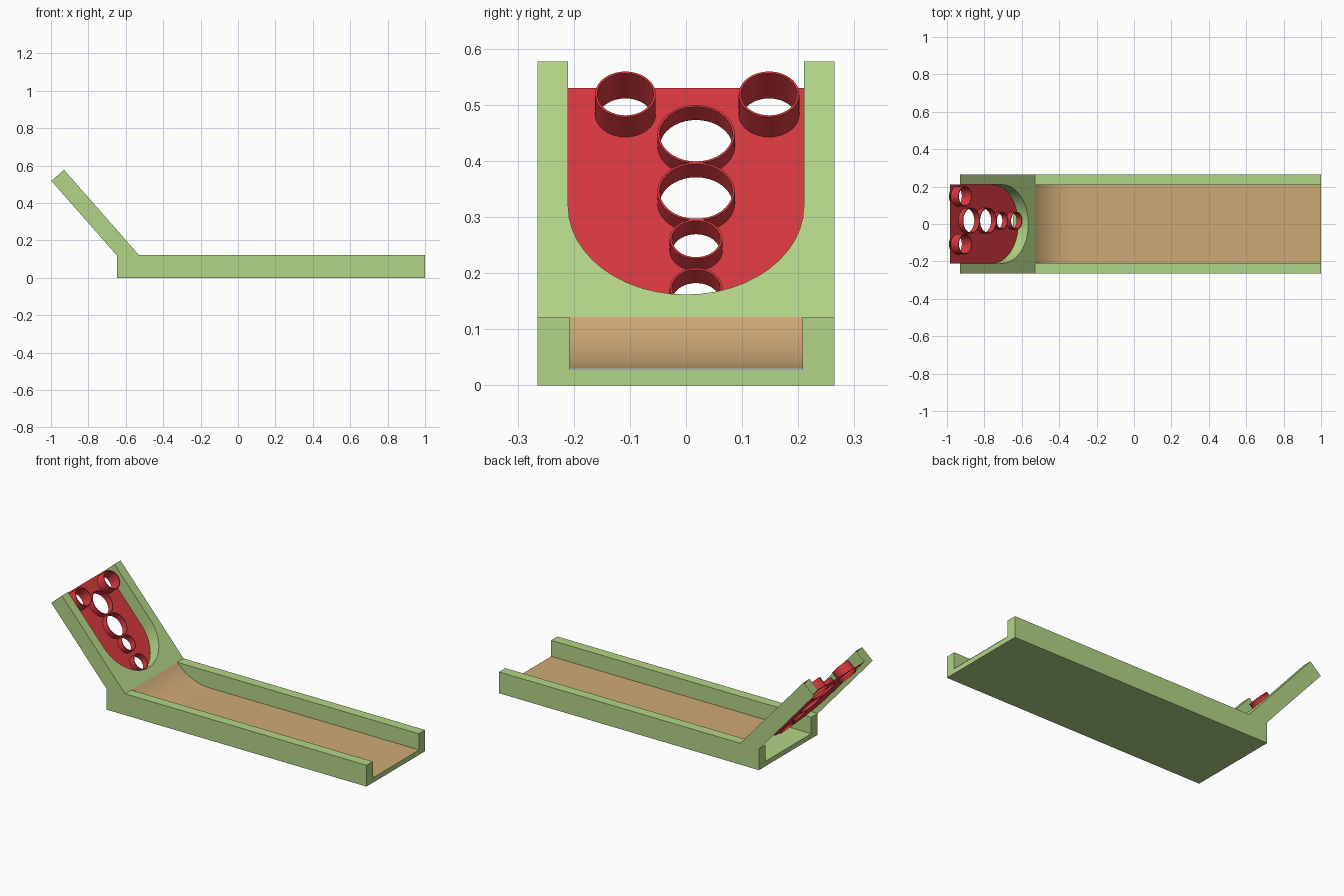
import bpy, bmesh
from math import sin, cos, pi, atan2, radians
from mathutils import Matrix, Vector

if "Cube" in bpy.data.objects:
    bpy.data.objects.remove(bpy.data.objects["Cube"])


def material(name, rgb):
    m = bpy.data.materials.new(name)
    m.diffuse_color = (*rgb, 1)
    m.use_nodes = True
    m.node_tree.nodes["Principled BSDF"].inputs["Base Color"].default_value = m.diffuse_color
    return m


GREEN = material("green", (0.45, 0.66, 0.24))
RED = material("red", (0.68, 0.04, 0.05))
TAN = material("tan", (0.62, 0.40, 0.18))

# Tilted board frame: local x = world y, local y = up the slope, local z = out of the face
FOOT = Vector((-0.53, 0, 0.122))
TILT = atan2(0.455, 0.40)
U = Vector((-cos(TILT), 0, sin(TILT)))
N = Vector((sin(TILT), 0, cos(TILT)))
BOARD = Matrix.Translation(FOOT) @ Matrix(((0, 1, 0), U, N)).transposed().to_4x4()
LENGTH, THICK, RECESS = 0.606, 0.09, 0.072
W_OUT, W_IN, ARC_S = 0.265, 0.21, 0.263
HEEL = THICK * cos(TILT) / sin(TILT)


def finish(bm, name, mat, matrix=None, smooth=False):
    bmesh.ops.remove_doubles(bm, verts=bm.verts, dist=1e-5)
    bmesh.ops.recalc_face_normals(bm, faces=bm.faces)
    me = bpy.data.meshes.new(name)
    bm.to_mesh(me)
    bm.free()
    ob = bpy.data.objects.new(name, me)
    bpy.context.collection.objects.link(ob)
    me.materials.append(mat)
    if matrix:
        ob.matrix_world = matrix
    if smooth:
        bpy.ops.object.select_all(action='DESELECT')
        ob.select_set(True)
        bpy.context.view_layer.objects.active = ob
        bpy.ops.object.shade_smooth_by_angle(angle=radians(35))
    return ob


def face(bm, pts):
    return bm.faces.new([bm.verts.new(p) for p in pts])


def prism(bm, pts, offset):
    """Close a profile and extrude it into a solid."""
    f = face(bm, pts)
    ext = bmesh.ops.extrude_face_region(bm, geom=[f], use_keep_orig=True)
    verts = [g for g in ext['geom'] if isinstance(g, bmesh.types.BMVert)]
    bmesh.ops.translate(bm, verts=verts, vec=offset)


# Lane trough: U-shaped section run along x
x0, x1, top, floor = -0.648, 1.0, 0.122, 0.028
inner = 0.208
section = [(-W_OUT, 0), (W_OUT, 0), (W_OUT, top), (inner, top),
           (inner, floor), (-inner, floor), (-inner, top), (-W_OUT, top)]
bm = bmesh.new()
prism(bm, [(x0, y, z) for y, z in section], (x1 - x0, 0, 0))
finish(bm, "lane_trough", GREEN)

# Rolling surface: flat, then curving up to the foot of the board
R = (top - 0.03) / (1 - cos(TILT))
start = FOOT.x + R * sin(TILT)
path = [(x1, 0.03)] + [(start - R * sin(TILT * i / 14), 0.03 + R * (1 - cos(TILT * i / 14)))
                       for i in range(15)]
bm = bmesh.new()
for (xa, za), (xb, zb) in zip(path, path[1:]):
    face(bm, [(xa, -inner, za), (xa, inner, za), (xb, inner, zb), (xb, -inner, zb)])
finish(bm, "rolling_surface", TAN, smooth=True)

# Target board frame: front face with U notch, notch wall and side panels
notch = [(W_IN, LENGTH)] + [(W_IN * cos(pi * i / 24), ARC_S - W_IN * sin(pi * i / 24))
                            for i in range(25)] + [(-W_IN, LENGTH)]
bm = bmesh.new()
outline = [(-W_OUT, LENGTH), (-W_OUT, 0), (W_OUT, 0), (W_OUT, LENGTH)] + notch
face(bm, [(x, y, 0) for x, y in outline])
for (xa, ya), (xb, yb) in zip(notch, notch[1:]):
    face(bm, [(xa, ya, 0), (xb, yb, 0), (xb, yb, -RECESS), (xa, ya, -RECESS)])
for x in (-W_OUT, W_OUT):
    face(bm, [(x, 0, 0), (x, LENGTH, 0), (x, LENGTH, -THICK), (x, HEEL, -THICK)])
finish(bm, "board_frame", GREEN, BOARD, smooth=True)

# Score rings: across, up slope, outer radius, lip depth, base depth
WALL = 0.004
RINGS = [(-0.108, 0.544, 0.054, 0.018, 0.086), (0.148, 0.544, 0.054, 0.018, 0.086),
         (0.018, 0.469, 0.069, 0.040, 0.076), (0.018, 0.333, 0.069, 0.040, 0.076),
         (0.018, 0.220, 0.047, 0.040, 0.076), (0.018, 0.104, 0.047, 0.040, 0.076)]


def circle(cx, cy, r, n=40):
    return [(cx + r * cos(2 * pi * i / n), cy + r * sin(2 * pi * i / n)) for i in range(n)]


for k, (cx, cy, r, lip, base) in enumerate(RINGS):
    out, inn = circle(cx, cy, r), circle(cx, cy, r - WALL)
    loops = [[(*p, -lip) for p in out], [(*p, -base) for p in out],
             [(*p, -base) for p in inn], [(*p, -lip) for p in inn]]
    bm = bmesh.new()
    for a, b in zip(loops, loops[1:] + loops[:1]):
        for i in range(len(a)):
            j = (i + 1) % len(a)
            face(bm, [a[i], a[j], b[j], b[i]])
    finish(bm, f"score_ring_{k + 1}", RED, BOARD, smooth=True)

# Target plate: filled outline with a hole under every ring
cu = bpy.data.curves.new("target_plate", 'CURVE')
cu.dimensions = '2D'
cu.fill_mode = 'BOTH'
for pts in [notch] + [circle(cx, cy, r - WALL) for cx, cy, r, _, _ in RINGS]:
    sp = cu.splines.new('POLY')
    sp.points.add(len(pts) - 1)
    for p, (x, y) in zip(sp.points, pts):
        p.co = (x, y, 0, 1)
    sp.use_cyclic_u = True
plate = bpy.data.objects.new("target_plate", cu)
bpy.context.collection.objects.link(plate)
plate.matrix_world = BOARD @ Matrix.Translation((0, 0, -RECESS))
cu.materials.append(RED)
bpy.ops.object.select_all(action='DESELECT')
plate.select_set(True)
bpy.context.view_layer.objects.active = plate
bpy.ops.object.convert(target='MESH')
